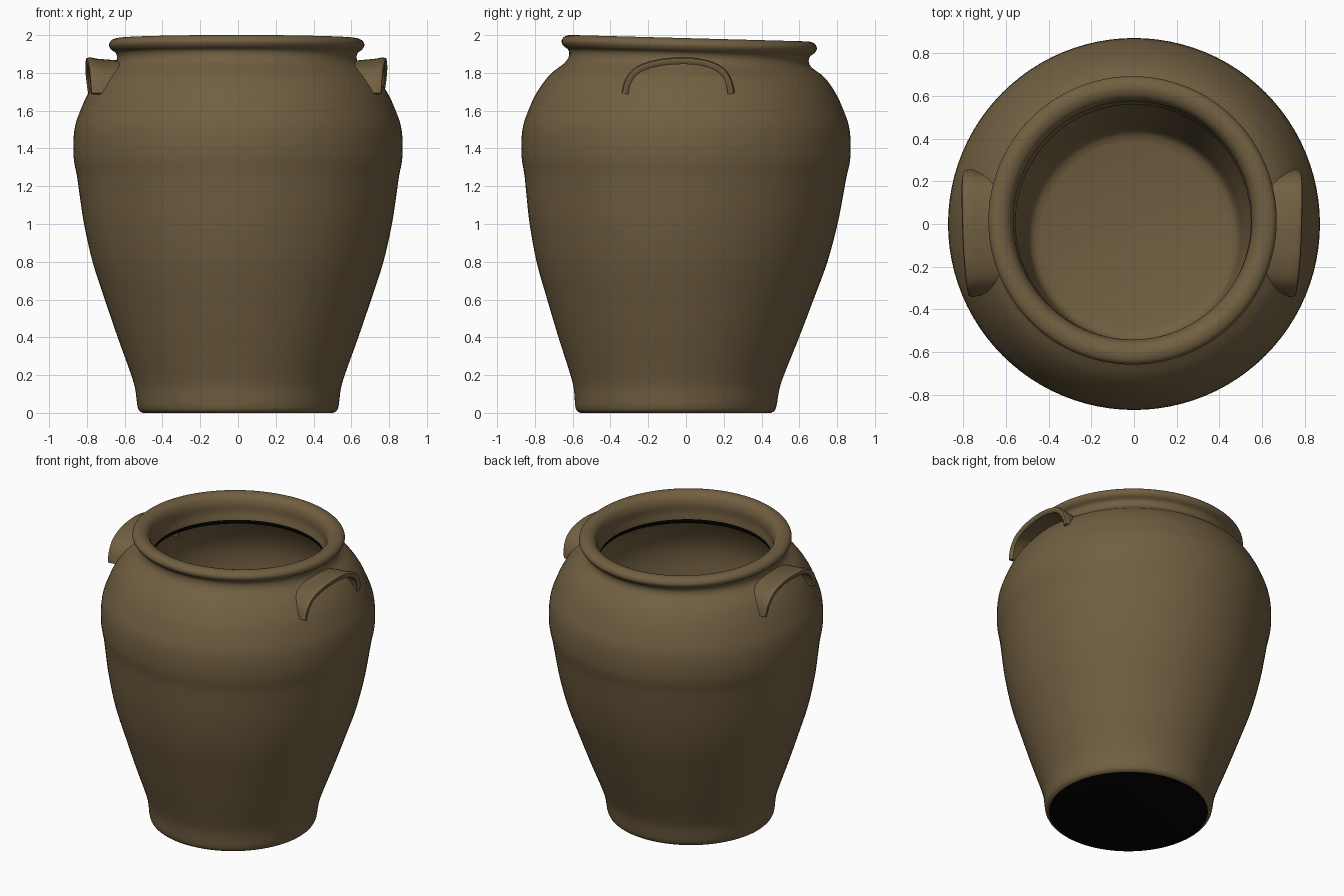
import bpy, bmesh, math
from mathutils import Vector
from mathutils.geometry import interpolate_bezier

cube = bpy.data.objects.get("Cube")
if cube:
    bpy.data.objects.remove(cube, do_unlink=True)


def material(name, rgb):
    m = bpy.data.materials.new(name)
    m.use_nodes = True
    m.diffuse_color = (*rgb, 1)
    m.node_tree.nodes["Principled BSDF"].inputs["Base Color"].default_value = (*rgb, 1)
    return m


CLAY = material("brown clay", (0.165, 0.115, 0.053))
BLACK = material("black unglazed", (0.001, 0.001, 0.001))


def smooth_curve(points, steps=4):
    """Catmull-Rom curve through the points."""
    pts = [Vector(p) for p in points]
    out = [pts[0]]
    for i in range(len(pts) - 1):
        a, b = pts[i], pts[i + 1]
        before, after = pts[max(i - 1, 0)], pts[min(i + 2, len(pts) - 1)]
        out += interpolate_bezier(a, a + (b - before) / 6, b - (after - a) / 6, b, steps + 1)[1:]
    return out


def add_object(name, bm, mats):
    bmesh.ops.recalc_face_normals(bm, faces=bm.faces)
    mesh = bpy.data.meshes.new(name)
    bm.to_mesh(mesh)
    bm.free()
    for m in mats:
        mesh.materials.append(m)
    obj = bpy.data.objects.new(name, mesh)
    bpy.context.collection.objects.link(obj)
    bpy.ops.object.select_all(action="DESELECT")
    obj.select_set(True)
    bpy.context.view_layer.objects.active = obj
    bpy.ops.object.shade_smooth_by_angle(angle=math.radians(50))
    return obj


def lean(x, y, z):
    """Hand-thrown irregularity: foot set forward, rim set back and tilted."""
    top = min(max((z - 1.7) / 0.2, 0), 1)
    y += -0.055 * max(1 - z / 1.3, 0) + 0.017 * top
    return x - 0.007 * top, y, z - 0.027 * y * top


# Jar: outer wall, rolled rim, then inner wall, as (radius, height)
outer = [(0.505, 0), (0.53, 0.025), (0.545, 0.13), (0.572, 0.22), (0.637, 0.4), (0.705, 0.6),
         (0.77, 0.8), (0.815, 1.0), (0.838, 1.15), (0.852, 1.25), (0.871, 1.36), (0.866, 1.5),
         (0.835, 1.6), (0.788, 1.7), (0.725, 1.785), (0.655, 1.84), (0.635, 1.875), (0.64, 1.905),
         (0.665, 1.925), (0.676, 1.95), (0.66, 1.975), (0.62, 1.984), (0.58, 1.965),
         (0.56, 1.92), (0.56, 1.86), (0.552, 1.80)]
inner = [(0.575, 1.775), (0.68, 1.74), (0.775, 1.6), (0.815, 1.45), (0.8, 1.25),
         (0.76, 1.0), (0.715, 0.8), (0.65, 0.6), (0.58, 0.4), (0.52, 0.2), (0.49, 0.09), (0.44, 0.06)]
profile = smooth_curve(outer + inner)
SEG = 96
bm = bmesh.new()
rings = []
for r, z in profile:
    ring = []
    for k in range(SEG):
        a = math.tau * k / SEG
        ring.append(bm.verts.new(lean(r * math.cos(a), r * math.sin(a), z)))
    rings.append(ring)
neck_start = (len(outer) - 1) * 4
for i in range(len(rings) - 1):
    for k in range(SEG):
        n = (k + 1) % SEG
        f = bm.faces.new((rings[i][k], rings[i][n], rings[i + 1][n], rings[i + 1][k]))
        # Dark band under the inside of the neck
        f.material_index = int(neck_start - 1 <= i < neck_start + 6)
bm.faces.new(rings[0]).material_index = 1      # underside
bm.faces.new(rings[-1])                        # inside floor
add_object("jar_body", bm, [CLAY, BLACK])

# Strap handles: arched lugs standing off the shoulder, as (y, z, outer x)
arch = smooth_curve([(-0.325, 1.69, 0.76), (-0.305, 1.76, 0.765), (-0.25, 1.82, 0.772),
                     (-0.14, 1.855, 0.782), (0, 1.865, 0.788), (0.11, 1.85, 0.79),
                     (0.185, 1.815, 0.79), (0.225, 1.76, 0.785), (0.24, 1.69, 0.775)])


def handle(name, side, reach):
    bm = bmesh.new()
    sections = []
    for i, p in enumerate(arch):
        t = (arch[min(i + 1, len(arch) - 1)] - arch[max(i - 1, 0)])
        ny, nz = Vector((-t.y, t.x)).normalized()
        x_out = p.z + reach
        # Rounded strap section, a little thicker at its outer lip
        section = [(0.62, -0.016), (x_out - 0.05, -0.015), (x_out - 0.012, -0.019), (x_out, -0.004),
                   (x_out - 0.003, 0.012), (x_out - 0.02, 0.018), (x_out - 0.06, 0.01), (0.62, 0.0)]
        sections.append([bm.verts.new((side * x, p.x + ny * h, p.y + nz * h)) for x, h in section])
    count = len(sections[0])
    for a, b in zip(sections, sections[1:]):
        for k in range(count):
            n = (k + 1) % count
            bm.faces.new((a[k], a[n], b[n], b[k]))
    bm.faces.new(sections[0])
    bm.faces.new(sections[-1])
    add_object(name, bm, [CLAY])


handle("left_handle", 1, 0)
handle("right_handle", -1, 0.018)
